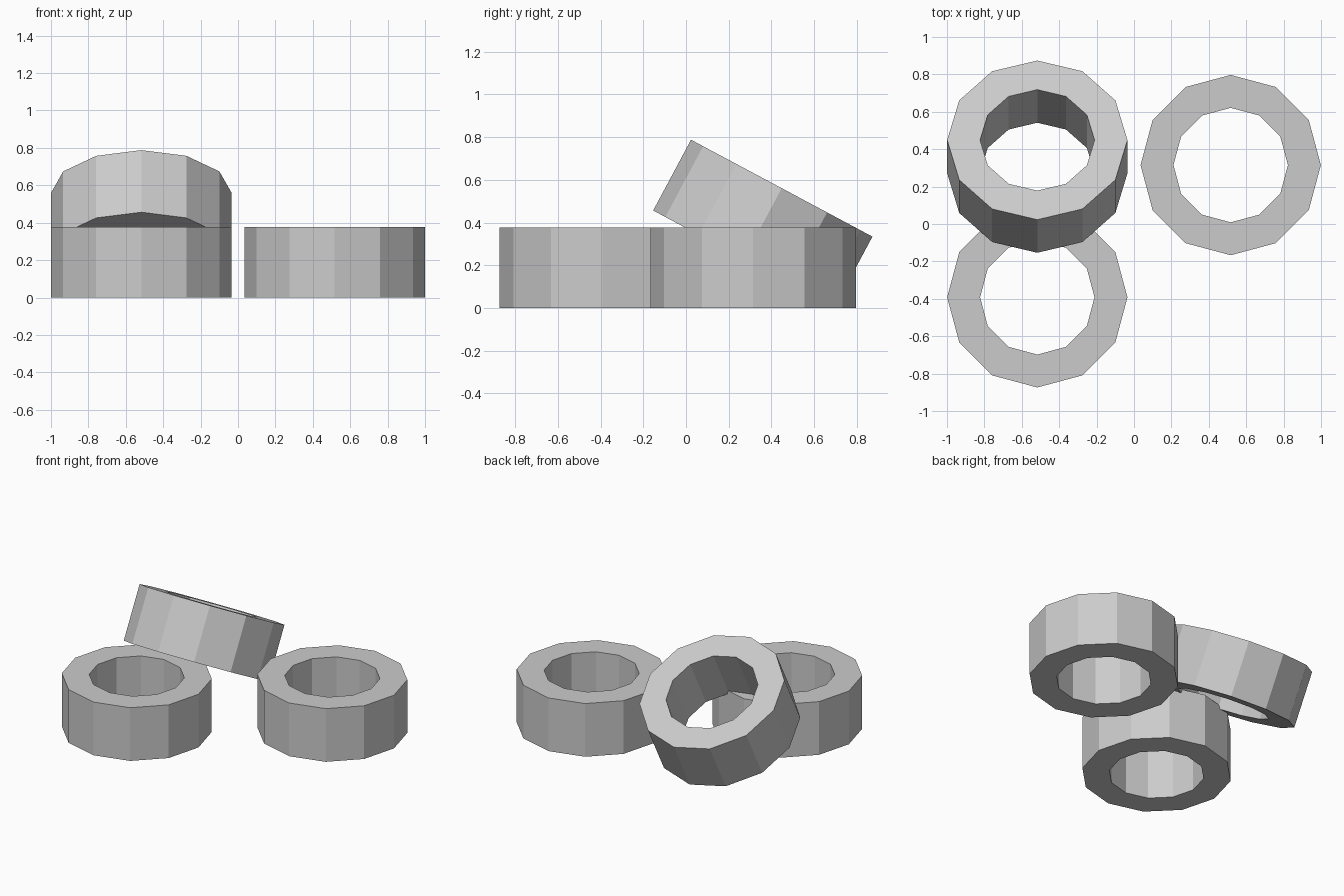
import bpy, bmesh
from math import cos, sin, pi, radians

if "Cube" in bpy.data.objects:
    bpy.data.objects.remove(bpy.data.objects["Cube"])

SIDES, R_OUT, R_IN, HEIGHT = 12, 0.482, 0.306, 0.376


def ring(name, location, tilt=0.0):
    """Flat-faced twelve-sided ring, centred on its own origin."""
    bm = bmesh.new()
    profile = [(R_OUT, -HEIGHT / 2), (R_OUT, HEIGHT / 2),
               (R_IN, HEIGHT / 2), (R_IN, -HEIGHT / 2)]
    loops = []
    for i in range(SIDES):
        a = 2 * pi * i / SIDES
        loops.append([bm.verts.new((r * cos(a), r * sin(a), z)) for r, z in profile])
    for i in range(SIDES):
        p, q = loops[i], loops[(i + 1) % SIDES]
        for k in range(4):
            n = (k + 1) % 4
            bm.faces.new((p[k], q[k], q[n], p[n]))
    bmesh.ops.recalc_face_normals(bm, faces=bm.faces)
    mesh = bpy.data.meshes.new(name)
    bm.to_mesh(mesh)
    bm.free()
    obj = bpy.data.objects.new(name, mesh)
    obj.location = location
    obj.rotation_euler.x = tilt
    bpy.context.collection.objects.link(obj)
    return obj


# two rings lying flat, and one leaning on the front left ring
ring("flat_ring_front_left", (-0.517, -0.392, HEIGHT / 2))
ring("flat_ring_right", (0.517, 0.315, HEIGHT / 2))
ring("leaning_ring", (-0.517, 0.360, 0.395), radians(-28.1))
